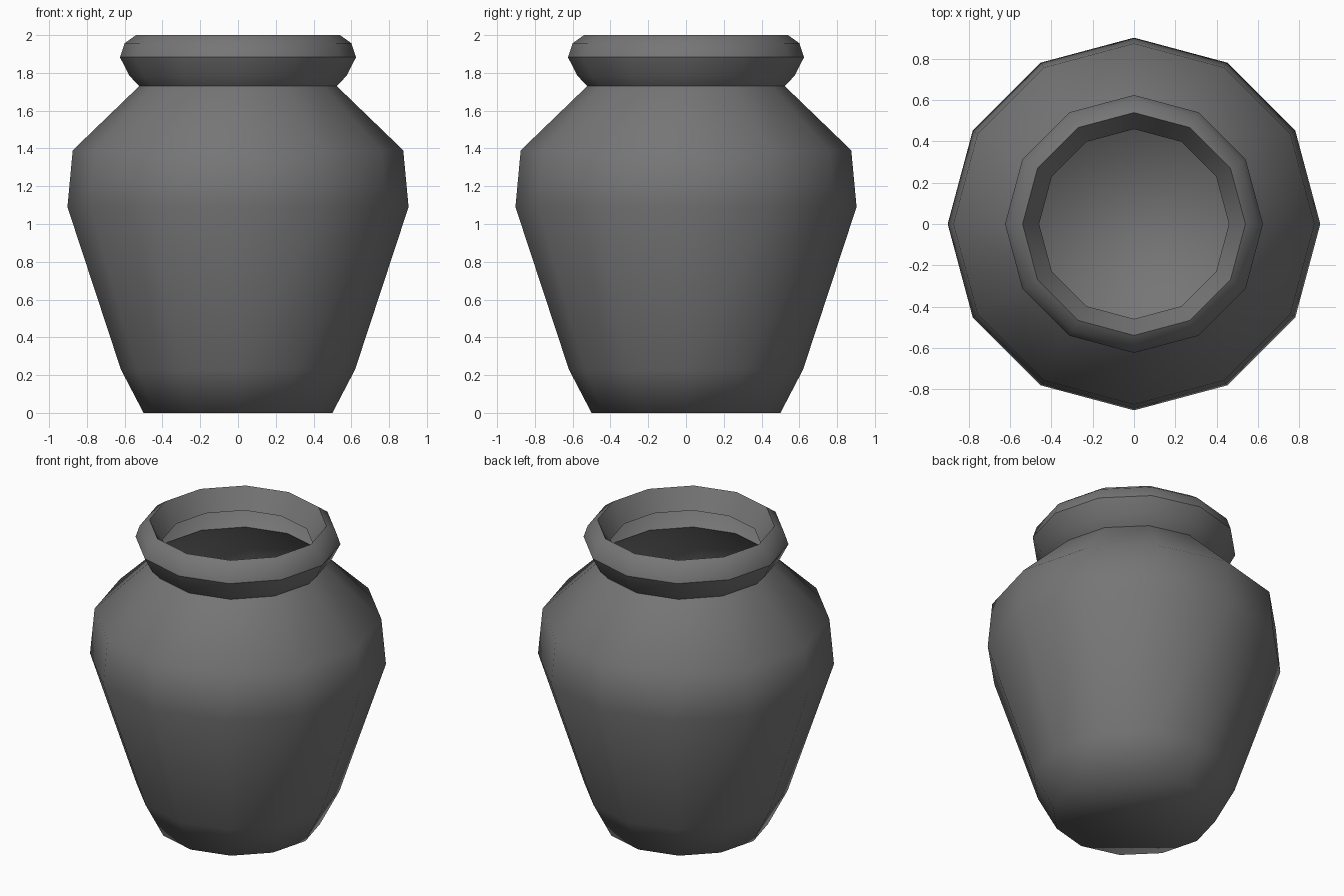
import bpy, bmesh
from math import sin, cos, pi

if "Cube" in bpy.data.objects:
    bpy.data.objects.remove(bpy.data.objects["Cube"])

SIDES = 12

def lathe(name, profile, colour):
    """Spin (radius, height, sharp) rings into a thin smooth shell with a closed base."""
    bm = bmesh.new()
    rings = []
    for r, z, _ in profile:
        rings.append([bm.verts.new((r * cos(2 * pi * i / SIDES), r * sin(2 * pi * i / SIDES), z))
                      for i in range(SIDES)])
    bm.faces.new(rings[0][::-1])
    for a, b in zip(rings, rings[1:]):
        for i in range(SIDES):
            j = (i + 1) % SIDES
            bm.faces.new((a[i], a[j], b[j], b[i]))
    for f in bm.faces:
        f.smooth = True
    for ring, (_, _, sharp) in zip(rings, profile):
        for i in range(SIDES):
            bm.edges.get((ring[i], ring[i - 1])).smooth = not sharp
    mesh = bpy.data.meshes.new(name)
    bm.to_mesh(mesh)
    bm.free()
    mat = bpy.data.materials.new(name + "_clay")
    mat.diffuse_color = (*colour, 1)
    mat.use_nodes = True
    mat.node_tree.nodes["Principled BSDF"].inputs["Base Color"].default_value = mat.diffuse_color
    mesh.materials.append(mat)
    obj = bpy.data.objects.new(name, mesh)
    bpy.context.collection.objects.link(obj)
    return obj

# Foot, belly, shoulder, creased neck, rolled lip turning into the mouth
lathe("pot", [(0.5, 0, False), (0.62, 0.23, False), (0.903, 1.09, False),
              (0.875, 1.39, False), (0.523, 1.73, True), (0.575, 1.785, False),
              (0.625, 1.883, True), (0.6, 1.957, False), (0.54, 2.0, True),
              (0.46, 1.87, False)], (0.18, 0.18, 0.18))
